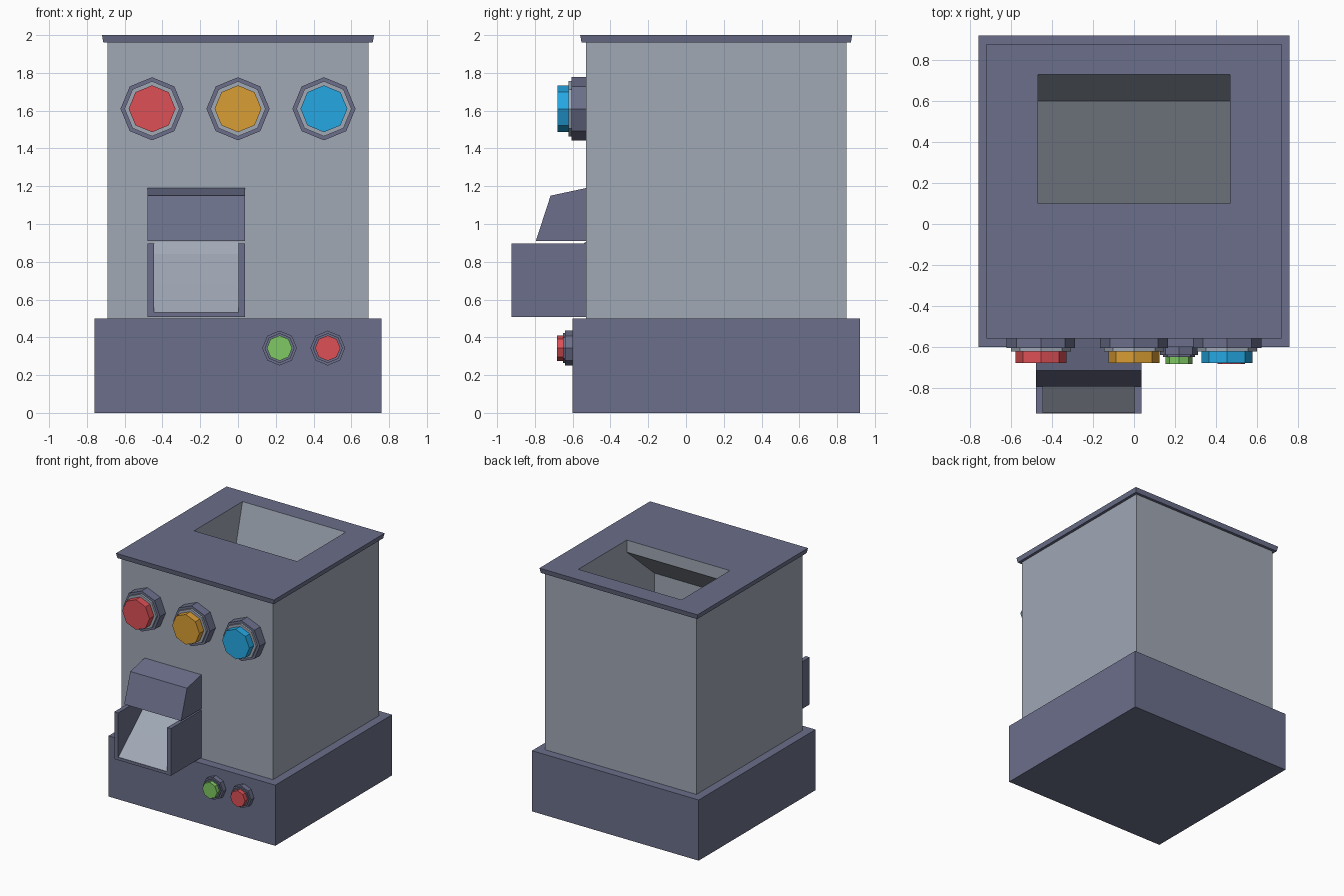
import bpy, bmesh, math

if "Cube" in bpy.data.objects:
    bpy.data.objects.remove(bpy.data.objects["Cube"])


def material(name, r, g, b):
    def lin(c):
        c /= 255
        return c / 12.92 if c <= 0.04045 else ((c + 0.055) / 1.055) ** 2.4
    m = bpy.data.materials.new(name)
    m.diffuse_color = (lin(r), lin(g), lin(b), 1)
    m.use_nodes = True
    m.node_tree.nodes["Principled BSDF"].inputs["Base Color"].default_value = m.diffuse_color
    return m


SLATE = material("slate_blue", 107, 111, 138)
GREY = material("light_grey", 160, 168, 181)
RED = material("red", 220, 80, 86)
ORANGE = material("orange", 218, 157, 52)
BLUE = material("blue", 37, 168, 228)
GREEN = material("green", 126, 200, 98)


def finish(name, bm, mat):
    bmesh.ops.recalc_face_normals(bm, faces=bm.faces)
    me = bpy.data.meshes.new(name)
    bm.to_mesh(me)
    bm.free()
    me.materials.append(mat)
    ob = bpy.data.objects.new(name, me)
    bpy.context.collection.objects.link(ob)
    return ob


def extrude_yz(name, profile, x0, x1, mat):
    """Extrude a closed (y, z) outline along x."""
    bm = bmesh.new()
    a = [bm.verts.new((x0, y, z)) for y, z in profile]
    b = [bm.verts.new((x1, y, z)) for y, z in profile]
    bm.faces.new(a)
    bm.faces.new(b[::-1])
    n = len(profile)
    for i in range(n):
        j = (i + 1) % n
        bm.faces.new((a[i], b[i], b[j], a[j]))
    return finish(name, bm, mat)


def box(name, x0, x1, y0, y1, z0, z1, mat):
    return extrude_yz(name, [(y0, z0), (y1, z0), (y1, z1), (y0, z1)], x0, x1, mat)


def octagon(name, x, z, r, y_back, y_front, mat):
    """Eight-sided disc facing the front, corners on the axes."""
    bm = bmesh.new()
    rings = [[bm.verts.new((x + r * math.cos(i * math.pi / 4), y,
                            z + r * math.sin(i * math.pi / 4))) for i in range(8)]
             for y in (y_back, y_front)]
    for ring in rings:
        bm.faces.new(ring)
    for i in range(8):
        j = (i + 1) % 8
        bm.faces.new((rings[0][i], rings[0][j], rings[1][j], rings[1][i]))
    return finish(name, bm, mat)


# Main housing
box("base", -0.76, 0.76, -0.60, 0.92, 0.0, 0.50, SLATE)
body = box("body", -0.69, 0.69, -0.53, 0.85, 0.50, 1.96, GREY)

# Lid, slightly narrower at its underside
lid = box("lid", -0.72, 0.72, -0.56, 0.88, 1.96, 2.0, SLATE)
for v in lid.data.vertices:
    if v.co.z < 1.98:
        v.co.x *= 0.99
        v.co.y = 0.16 + (v.co.y - 0.16) * 0.99

# Feed hopper cut through lid and body, sloping down to the front
cutter = extrude_yz("hopper_cutter",
                    [(0.10, 2.1), (0.73, 2.1), (0.73, 2.0), (0.60, 1.50),
                     (-0.26, 0.95), (-0.26, 1.59), (0.10, 1.90)],
                    -0.47, 0.47, GREY)
cutter.hide_render = True
for ob in (body, lid):
    mod = ob.modifiers.new("hopper", 'BOOLEAN')
    mod.operation = 'DIFFERENCE'
    mod.solver = 'EXACT'
    mod.material_mode = 'TRANSFER'
    mod.object = cutter
    bpy.context.view_layer.objects.active = ob
    bpy.ops.object.modifier_apply(modifier=mod.name)
bpy.data.objects.remove(cutter)

# Outlet hood and tray
extrude_yz("outlet_hood", [(-0.53, 1.19), (-0.717, 1.15), (-0.795, 0.91), (-0.53, 0.91)],
           -0.48, 0.037, SLATE)
for side, x0, x1 in (("left", -0.48, -0.445), ("right", 0.002, 0.037)):
    box("tray_wall_" + side, x0, x1, -0.925, -0.53, 0.508, 0.897, SLATE)
box("tray_floor", -0.445, 0.002, -0.925, -0.53, 0.508, 0.532, SLATE)
extrude_yz("outlet_slide", [(-0.922, 0.532), (-0.75, 0.68), (-0.57, 0.84),
                            (-0.535, 0.905), (-0.53, 0.905), (-0.53, 0.532)],
           -0.445, 0.002, GREY)

# Large selector buttons
for label, x, mat in (("red", -0.455, RED), ("orange", 0.0, ORANGE), ("blue", 0.455, BLUE)):
    octagon(label + "_button_bezel", x, 1.61, 0.167, -0.53, -0.605, SLATE)
    octagon(label + "_button_ring", x, 1.61, 0.146, -0.605, -0.622, GREY)
    octagon(label + "_button", x, 1.61, 0.124, -0.622, -0.68, mat)

# Small start and stop buttons on the base
for label, x, mat in (("start", 0.22, GREEN), ("stop", 0.475, RED)):
    octagon(label + "_button_bezel", x, 0.343, 0.092, -0.60, -0.64, SLATE)
    octagon(label + "_button_ring", x, 0.343, 0.079, -0.64, -0.65, SLATE)
    octagon(label + "_button", x, 0.343, 0.067, -0.65, -0.683, mat)
